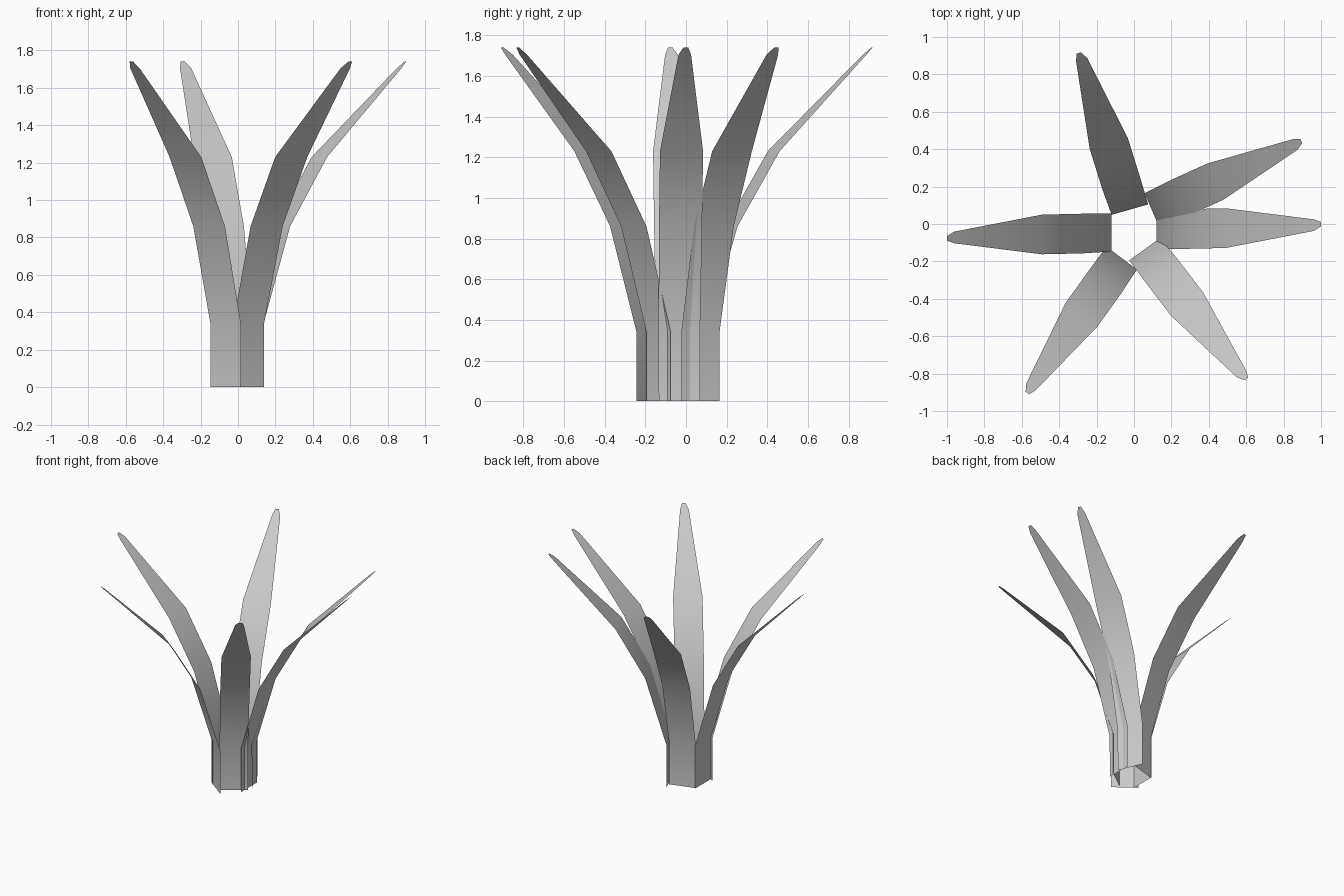
import bpy
import bmesh
import math
from mathutils import Matrix

if "Cube" in bpy.data.objects:
    bpy.data.objects.remove(bpy.data.objects["Cube"], do_unlink=True)

# One pale grey for every leaf
grey = bpy.data.materials.new("pale_grey")
grey.use_nodes = True
colour = (0.6, 0.6, 0.6, 1)
grey.diffuse_color = colour
grey.node_tree.nodes["Principled BSDF"].inputs["Base Color"].default_value = colour

# Leaf stations: outward reach, height, sideways drift, half width
STATIONS = [
    (0.0, 0.0, 0.0, 0.101),
    (0.0, 0.34, 0.0, 0.102),
    (0.155, 0.86, 0.006, 0.106),
    (0.372, 1.23, 0.011, 0.106),
    (0.842, 1.705, 0.027, 0.031),
    (0.88, 1.74, 0.032, 0.012),
]


def make_leaf(name, x, y, angle):
    """A thin bent blade rising from (x, y) and leaning out along angle."""
    bm = bmesh.new()
    rows = [[bm.verts.new((reach, drift + side * half, z)) for side in (-1, 1)]
            for reach, z, drift, half in STATIONS]
    for (a, b), (c, d) in zip(rows, rows[1:]):
        bm.faces.new((a, b, d, c))
    bm.transform(Matrix.Translation((x, y, 0))
                 @ Matrix.Rotation(math.radians(angle), 4, "Z"))
    mesh = bpy.data.meshes.new(name)
    bm.to_mesh(mesh)
    bm.free()
    mesh.materials.append(grey)
    mesh.shade_smooth()
    leaf = bpy.data.objects.new(name, mesh)
    bpy.context.collection.objects.link(leaf)


# Ring of six leaves around the open centre
make_leaf("left_leaf", 0.119, -0.033, 0)
make_leaf("back_left_leaf", 0.097, 0.071, 23)
make_leaf("back_leaf", -0.022, 0.077, 106)
make_leaf("right_leaf", -0.12, -0.045, 180)
make_leaf("front_right_leaf", -0.066, -0.182, 233)
make_leaf("front_left_leaf", 0.057, -0.135, 306)
